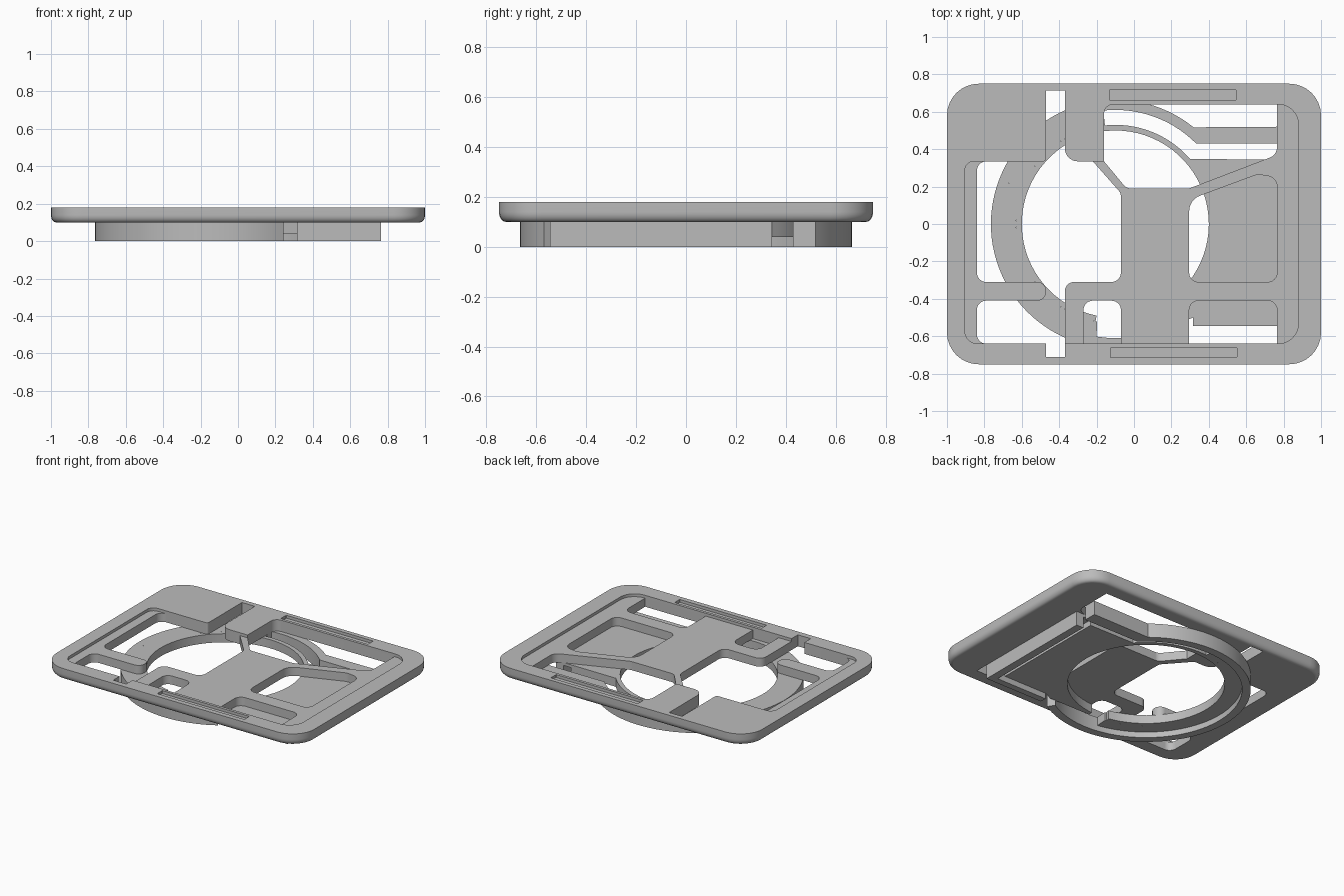
import bpy, bmesh
from math import sin, cos, tan, pi, radians
from mathutils import Vector

cube = bpy.data.objects.get("Cube")
if cube:
    bpy.data.objects.remove(cube)

grey = bpy.data.materials.new("plain grey")
grey.use_nodes = True
grey.diffuse_color = (0.5, 0.5, 0.5, 1)
grey.node_tree.nodes["Principled BSDF"].inputs["Base Color"].default_value = (0.5, 0.5, 0.5, 1)


def finish(name, mesh):
    obj = bpy.data.objects.new(name, mesh)
    bpy.context.collection.objects.link(obj)
    mesh.materials.clear()
    mesh.materials.append(grey)
    bpy.ops.object.select_all(action='DESELECT')
    obj.select_set(True)
    bpy.context.view_layer.objects.active = obj
    bpy.ops.object.shade_smooth_by_angle(angle=radians(30))
    return obj


def fillet(points, radius=0.05, steps=8):
    """Round the corners of a polygon; a third item on a point sets its own radius."""
    out = []
    for i, p in enumerate(points):
        r = p[2] if len(p) > 2 else radius
        here = Vector(p[:2])
        a = Vector(points[i - 1][:2]) - here
        b = Vector(points[(i + 1) % len(points)][:2]) - here
        if r == 0:
            out.append(here)
            continue
        angle = a.angle(b)
        t = min(r / tan(angle / 2), 0.47 * a.length, 0.47 * b.length)
        r = t * tan(angle / 2)
        start, end = here + a.normalized() * t, here + b.normalized() * t
        centre = here + (a.normalized() + b.normalized()).normalized() * r / sin(angle / 2)
        u, v = start - centre, end - centre
        sweep = pi - angle
        for k in range(steps + 1):
            f = k / steps
            out.append(centre + (u * sin((1 - f) * sweep) + v * sin(f * sweep)) / sin(sweep))
    return out


def box(x0, x1, y0, y1, radius=0.05):
    return fillet([(x0, y0), (x1, y0), (x1, y1), (x0, y1)], radius)


def arc(r, start, end, n=72):
    """Points on a circle about the ring centre, angles in degrees."""
    return [(-0.10 + r * cos(radians(start + (end - start) * k / n)),
             r * sin(radians(start + (end - start) * k / n))) for k in range(n + 1)]


def slab(name, loops, z0, z1):
    """Flat sheet from outlines; outlines inside another become holes."""
    curve = bpy.data.curves.new(name, 'CURVE')
    curve.dimensions = '2D'
    curve.fill_mode = 'BOTH'
    curve.extrude = (z1 - z0) / 2
    for loop in loops:
        spline = curve.splines.new('POLY')
        spline.points.add(len(loop) - 1)
        for point, co in zip(spline.points, loop):
            point.co = (co[0], co[1], 0, 1)
        spline.use_cyclic_u = True
    helper = bpy.data.objects.new(name + " outline", curve)
    bpy.context.collection.objects.link(helper)
    bpy.context.view_layer.update()
    graph = bpy.context.evaluated_depsgraph_get()
    mesh = bpy.data.meshes.new_from_object(helper.evaluated_get(graph))
    bpy.data.objects.remove(helper)
    bm = bmesh.new()
    bm.from_mesh(mesh)
    bmesh.ops.remove_doubles(bm, verts=bm.verts, dist=0.0001)
    bmesh.ops.translate(bm, verts=bm.verts, vec=(0, 0, (z0 + z1) / 2))
    bmesh.ops.recalc_face_normals(bm, faces=bm.faces)
    bm.to_mesh(mesh)
    bm.free()
    return finish(name, mesh)


BASE, STEP, TOP, EDGE = 0.10, 0.16, 0.18, 0.028


def outline(inset):
    return box(inset - 1, 1 - inset, inset - 0.75, 0.75 - inset, 0.17 - inset)


# Rounded outer rim of the plate
section = [(EDGE * (1 - sin(k * pi / 12)), BASE + 0.04 * (1 - cos(k * pi / 12))) for k in range(7)]
section += [(0, TOP), (EDGE, TOP)]
bm = bmesh.new()
rings = [[bm.verts.new((p[0], p[1], z)) for p in outline(i)] for i, z in section]
for low, high in zip(rings, rings[1:] + rings[:1]):
    for k in range(len(low)):
        m = (k + 1) % len(low)
        bm.faces.new((low[k], low[m], high[m], high[k]))
bmesh.ops.recalc_face_normals(bm, faces=bm.faces)
rim = bpy.data.meshes.new("plate_rim")
bm.to_mesh(rim)
bm.free()
finish("plate_rim", rim)

# Openings in the main plate
left_opening = fillet([
    (-.84, .335), (-.47, .335, .015), (-.47, .715, 0), (-.37, .715, 0), (-.37, .335, .07),
    (-.22, .335, 0), (-.07, .165), (-.07, -.31), (-.37, -.31), (-.37, -.71, 0), (-.47, -.71, 0),
    (-.47, -.64, 0), (-.84, -.64), (-.84, -.41), (-.47, -.41), (-.47, -.31), (-.84, -.31)])
back_opening = fillet([(-.16, .64), (.765, .64, 0), (.765, .37, .06), (.295, .19),
                       (-.04, .19), (-.16, .335, 0)])
right_opening = fillet([(.295, .13, .09), (.66, .265, .07), (.765, .25, .07), (.765, -.31), (.295, -.31)])
front_opening = fillet([(.295, -.64, 0), (.765, -.64, 0), (.765, -.41), (.295, -.41)])
small_opening = fillet([(-.27, -.64, 0), (-.07, -.64, 0), (-.07, -.41), (-.27, -.41)])
slab("main_plate", [outline(EDGE), left_opening, back_opening, right_opening,
                    front_opening, small_opening], BASE, STEP)

# Raised border around the sunken middle, with two long label slots
sunken = fillet([
    (-.905, .335), (-.47, .335, .015), (-.47, .715, 0), (-.37, .715, 0), (-.37, .335, .07),
    (-.16, .335, 0), (-.16, .64), (.88, .64, .11), (.88, -.64, .11), (-.37, -.64, 0),
    (-.37, -.71, 0), (-.47, -.71, 0), (-.47, -.64, 0), (-.905, -.64, .07)])
slab("raised_border", [outline(EDGE), sunken, box(-.13, .545, .66, .73, .005)
                       if EDGE < 0.02 else box(-.13, .545, .66, .719, .005),
                       box(-.125, .55, -.715, -.66, .005)], STEP, TOP)

# Outer wall of the round holder with its straight back arm
slab("ring_wall", [[(.765, .52)] + arc(.665, 51, 301) + arc(.61, 301, 45) + [(.765, .43)]], 0, BASE)

# Wall around the square part of the holder
slab("side_wall", [[(.315, -.545), (.765, -.545), (.765, .345), (.71, .345),
                    (.71, -.5), (.315, -.5)]], 0, BASE)

# Holder floor with a gap at the front of the ring
slab("holder_floor", [arc(.5, 273.5, 618.5) + arc(.53, 258.5, 41)
                      + [(.65, .345), (.65, -.5), (.315, -.5), (.25, -.53), (-.07, -.53)]], .04, BASE)

# Covers over the cable channel
slab("channel_cover", [arc(.53, 96, 259.5) + arc(.61, 260.5, 96)], .04, BASE)
slab("side_channel_cover", [[(.65, -.5), (.71, -.5), (.71, .345), (.65, .345)]], .08, BASE)
